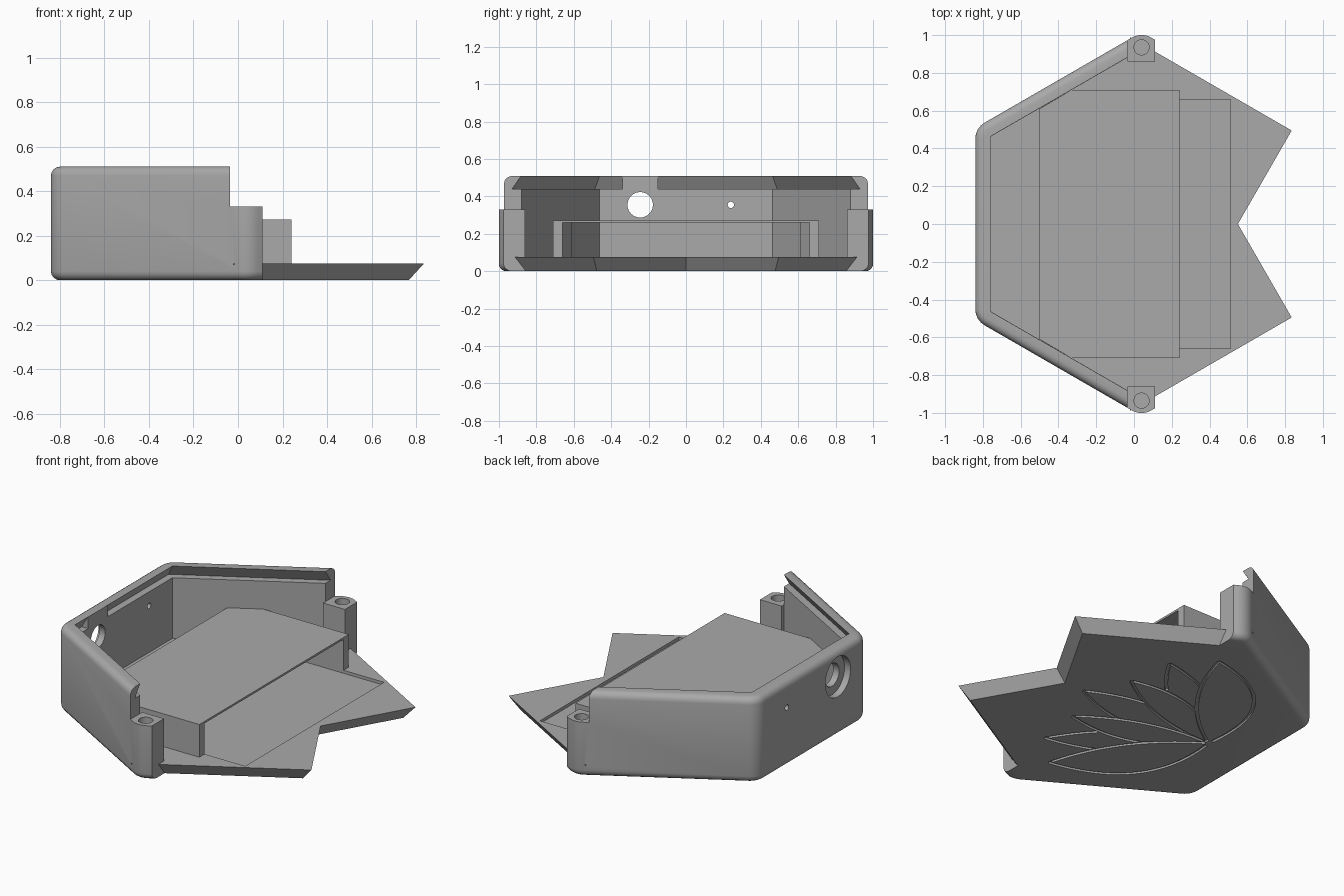
import bpy, bmesh, math
from mathutils import Vector

if "Cube" in bpy.data.objects:
    bpy.data.objects.remove(bpy.data.objects["Cube"], do_unlink=True)

grey = bpy.data.materials.new("plain grey")
grey.use_nodes = True
COLOUR = (0.4, 0.4, 0.4, 1)
grey.diffuse_color = COLOUR
grey.node_tree.nodes["Principled BSDF"].inputs["Base Color"].default_value = COLOUR

CX = 0.04      # centre of the hexagon
FLOOR = 0.075
TOP = 0.51


def loft(name, levels):
    """Solid through matching (outline, z) levels."""
    bm = bmesh.new()
    rings = [[bm.verts.new((x, y, z)) for x, y in loop] for loop, z in levels]
    n = len(rings[0])
    bm.faces.new(rings[0][::-1])
    bm.faces.new(rings[-1])
    for a, b in zip(rings, rings[1:]):
        for i in range(n):
            j = (i + 1) % n
            bm.faces.new((a[i], a[j], b[j], b[i]))
    bmesh.ops.recalc_face_normals(bm, faces=bm.faces)
    mesh = bpy.data.meshes.new(name)
    bm.to_mesh(mesh)
    bm.free()
    mesh.materials.append(grey)
    obj = bpy.data.objects.new(name, mesh)
    bpy.context.collection.objects.link(obj)
    return obj


def prism(name, loop, z0, z1):
    return loft(name, [(loop, z0), (loop, z1)])


def box(name, x0, x1, y0, y1, z0, z1):
    return prism(name, [(x0, y0), (x1, y0), (x1, y1), (x0, y1)], z0, z1)


def hexagon(apothem, r=0.0, steps=8):
    """Hexagon with corners up and down, rounded by r."""
    pts = []
    for k in range(6):
        a = math.radians(30 + 60 * k)
        d = (apothem - r) / math.cos(math.pi / 6)
        cx, cy = CX + d * math.cos(a), d * math.sin(a)
        if r == 0:
            pts.append((cx, cy))
            continue
        for i in range(steps + 1):
            b = a + math.radians(-30 + 60 * i / steps)
            pts.append((cx + r * math.cos(b), cy + r * math.sin(b)))
    return pts


def boolean(target, tool, operation="DIFFERENCE"):
    mod = target.modifiers.new("cut", "BOOLEAN")
    mod.operation, mod.solver, mod.object = operation, "EXACT", tool
    bpy.context.view_layer.objects.active = target
    bpy.ops.object.modifier_apply(modifier=mod.name)
    bpy.data.objects.remove(tool, do_unlink=True)


def bore(x0, x1, y, z, r):
    """Round cutter along x."""
    ring = [(y + r * math.cos(i * math.tau / 40), z + r * math.sin(i * math.tau / 40)) for i in range(40)]
    obj = prism("bore", ring, x0, x1)
    for v in obj.data.vertices:
        v.co = (v.co.z, v.co.x, v.co.y)
    return obj


# Hexagonal case with rounded rims
FILLET = 0.04
arc = [math.radians(22.5 * i) for i in range(5)]
levels = [(FILLET * (1 - math.sin(a)), FILLET * (1 - math.cos(a))) for a in arc]
levels += [(o, TOP - z) for o, z in reversed(levels)]
case = loft("case", [(hexagon(0.88 - o, 0.1 - o), z) for o, z in levels])

# Hollow inside, leaving the two screw posts
cavity = prism("cavity", hexagon(0.80), FLOOR, TOP + 0.05)
for s in (-1, 1):
    y0, y1 = sorted((s * 0.86, s * 1.1))
    boolean(cavity, box("post_block", -0.035, 0.3, y0, y1, 0, 0.33))
boolean(case, cavity)
boolean(case, loft("lid_groove", [(hexagon(0.843), 0.44), (hexagon(0.795), TOP + 0.01)]))
boolean(case, box("open_side", 0.11, 1.5, -1.5, 1.5, -0.1, 1))
boolean(case, box("open_top", -0.035, 1.5, -1.5, 1.5, 0.33, 1))

# Filled groove and holes in the end wall
boolean(case, box("groove_fill", -0.80, -0.76, -0.34, -0.15, 0.42, TOP), "UNION")
boolean(case, bore(-1, -0.80, -0.245, 0.355, 0.12))
boolean(case, bore(-1, -0.6, -0.245, 0.355, 0.068))
boolean(case, bore(-1, -0.6, 0.24, 0.355, 0.017))

# Screw holes in the posts
for s in (-1, 1):
    ring = [(CX + 0.04 * math.cos(i * math.tau / 32), s * 0.935 + 0.04 * math.sin(i * math.tau / 32))
            for i in range(32)]
    boolean(case, prism("screw_hole", ring, 0.1, 0.4))


# Notched base tongue with undercut edges
def tongue(o):
    def edge(x):
        return (0.826 - o - 0.5 * (x - CX)) / 0.866
    tip = 0.835 - 1.366 * o
    notch = 0.55 - o / 0.866
    half = [(-0.02, edge(-0.02)), (tip, edge(tip))]
    return [(x, -y) for x, y in half] + [(notch, 0)] + half[::-1]


boolean(case, loft("tongue", [(tongue(0.05), 0), (tongue(0), FLOOR)]), "UNION")
boolean(case, box("tray_recess", -0.42, 0.51, -0.66, 0.66, 0.057, 0.2))

# Engraved flower under the base: tip, inner bulge, outer bulge, front petals first
ROOT = Vector((-0.53, 0))


class Petal:
    def __init__(self, tip, side, inner, outer):
        self.axis = Vector(tip) - ROOT
        self.perp = Vector((self.axis.y, -self.axis.x)).normalized() * side
        self.bulges = (inner, -outer)

    def point(self, t, h):
        return ROOT + self.axis * t + self.perp * h * 4 * t * (1 - t)

    def covers(self, p):
        d = p - ROOT
        t, s = d.dot(self.axis) / self.axis.length_squared, d.dot(self.perp)
        k = 4 * t * (1 - t)
        return 0 < t < 1 and self.bulges[1] * k < s < self.bulges[0] * k


def ribbon(pts, w=0.009):
    left, right = [], []
    for i, p in enumerate(pts):
        d = (pts[min(i + 1, len(pts) - 1)] - pts[max(i - 1, 0)]).normalized()
        n = Vector((-d.y, d.x)) * w
        left.append(tuple(p + n))
        right.append(tuple(p - n))
    return prism("petal_line", left + right[::-1], -0.02, 0.012)


front = []
for tip_x, tip_y, inner, outer in ((0, 0.72, 0.09, 0.22), (0.23, 0.25, 0.07, 0.13),
                                   (0.19, 0.53, 0.1, 0.12), (0.36, 0, 0.12, 0.12)):
    layer = [Petal((tip_x, s * tip_y), s, inner, outer) for s in ((1, -1) if tip_y else (1,))]
    for petal in layer:
        for h in petal.bulges:
            run = []
            for i in range(29):
                p = petal.point(0.02 + 0.98 * i / 28, h)
                if not any(f.covers(p) for f in front):
                    run.append(p)
                elif len(run) < 3:
                    run = []
            if len(run) > 2:
                boolean(case, ribbon(run))
    front += layer

# Raised tray: thin roof on two bent side rails
half = [(0.24, 0.71), (-0.33, 0.71), (-0.5, 0.61)]
roof = prism("tray_roof", half + [(x, -y) for x, y in half[::-1]], 0.26, 0.272)
rail = half + [(-0.43, 0.61), (-0.345, 0.66), (0.24, 0.66)]
rails = [prism("tray_rail_left", rail, 0.055, 0.262),
         prism("tray_rail_right", [(x, -y) for x, y in rail], 0.055, 0.262)]
for r in rails:
    boolean(roof, r, "UNION")
roof.name = "tray"

# Smooth rounded edges, crisp corners
bpy.ops.object.select_all(action="DESELECT")
case.select_set(True)
bpy.context.view_layer.objects.active = case
bpy.ops.object.shade_smooth_by_angle(angle=math.radians(28))
